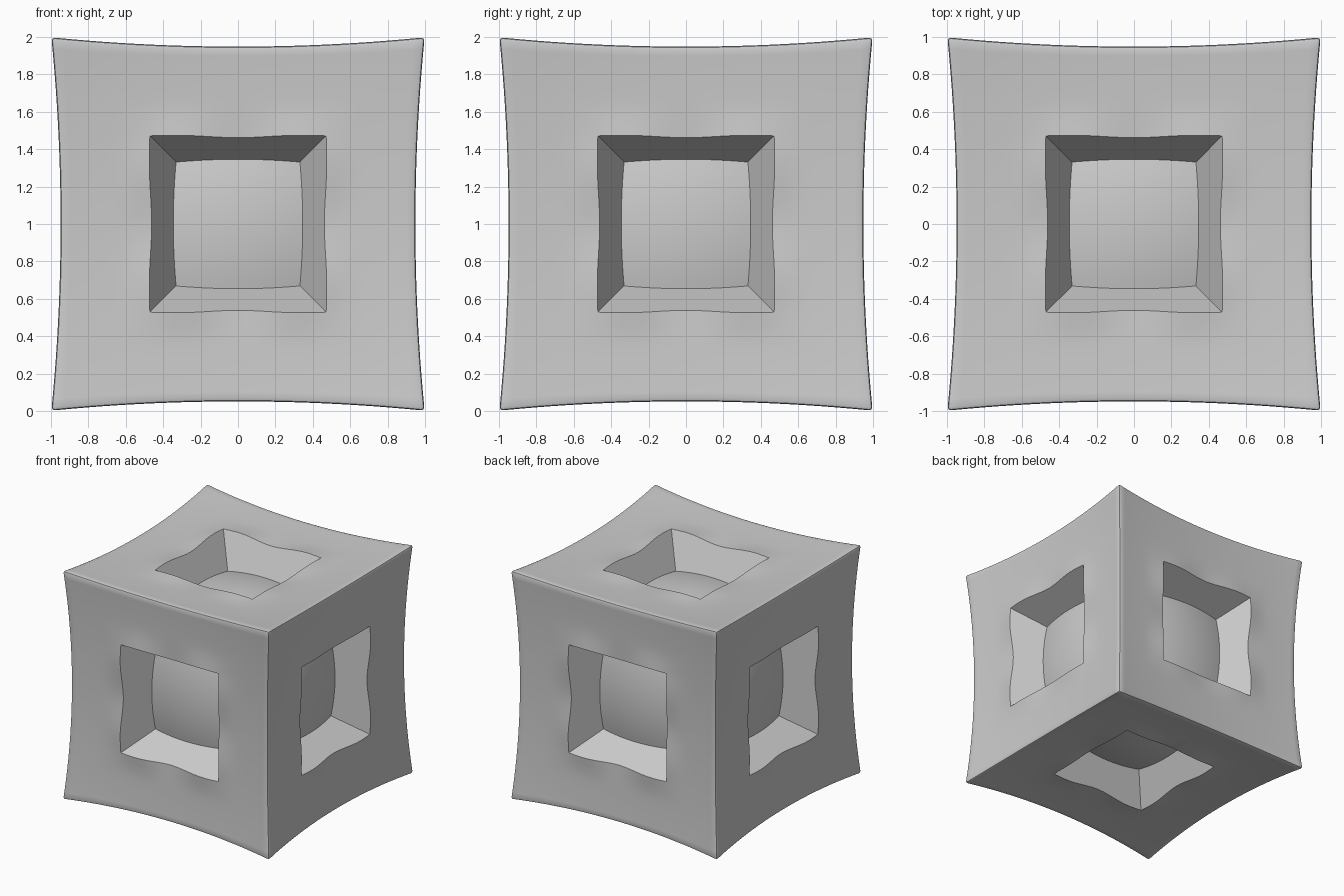
import bpy, bmesh, math
from mathutils import Matrix, Vector

if "Cube" in bpy.data.objects:
    bpy.data.objects.remove(bpy.data.objects["Cube"])

A = 0.47          # half width of the pocket opening
N_IN, N_OUT = 16, 8


def outer_point(u, v):
    """Concave outer skin, rippled beside the pocket opening."""
    z = 0.92 + 0.03 * (u * u + v * v) + 0.02 * u * u * v * v
    r, t = max(abs(u), abs(v)), min(abs(u), abs(v), A) / A
    ripple = 0.02 * math.sin(math.pi * t / 1.3) ** 2 - 0.004 * (1 - t)
    z += ripple * math.exp(-((r - A) / 0.1) ** 2) * (1 - max(0, (r - A) / (1 - A)))

    def pull(a, b):
        w = max(0, (abs(a) - A) / (1 - A)) ** 2
        x = a * (1 - 0.05 * (1 - b * b) * w)
        # opening lies on sloped planes of the pocket walls
        if abs(abs(a) - A) < 1e-5 and abs(b) <= A + 1e-5:
            x = math.copysign(0.5 * z, a)
        return x
    return Vector((pull(u, v), pull(v, u), z))


def floor_point(u, v):
    """Domed floor at the bottom of the pocket."""
    def wide(a, b):
        return a / A * (0.331 + 0.015 * (1 - (b / A) ** 2))
    x, y = wide(u, v), wide(v, u)
    return Vector((x, y, 0.731 - 0.3 * (x * x + y * y)))


def add_quad(bm, pts, rot):
    bm.faces.new([bm.verts.new(rot @ p) for p in pts])


inner = [-A + 2 * A * i / N_IN for i in range(N_IN + 1)]
side = [A + (1 - A) * i / N_OUT for i in range(1, N_OUT + 1)]
grid = [-s for s in reversed(side)] + inner + side


def add_side(bm, rot):
    # outer skin around the opening, and the pocket floor inside it
    for u0, u1 in zip(grid, grid[1:]):
        for v0, v1 in zip(grid, grid[1:]):
            inside = abs(u0 + u1) < 2 * A and abs(v0 + v1) < 2 * A
            f = floor_point if inside else outer_point
            add_quad(bm, [f(u0, v0), f(u1, v0), f(u1, v1), f(u0, v1)], rot)
    # four sloping pocket walls
    for a, b in zip(inner, inner[1:]):
        for p, q in (((a, -A), (b, -A)), ((b, A), (a, A)),
                     ((A, a), (A, b)), ((-A, b), (-A, a))):
            add_quad(bm, [outer_point(*p), outer_point(*q),
                          floor_point(*q), floor_point(*p)], rot)


bm = bmesh.new()
rotations = [Matrix.Rotation(k * math.pi / 2, 3, 'X') for k in range(4)]
rotations += [Matrix.Rotation(s * math.pi / 2, 3, 'Y') for s in (1, -1)]
for rot in rotations:
    add_side(bm, rot)
bmesh.ops.remove_doubles(bm, verts=bm.verts, dist=0.0005)
bmesh.ops.recalc_face_normals(bm, faces=bm.faces)

# narrow chamfer along the twelve cube edges
rim = [e for e in bm.edges
       if len(e.link_faces) == 2 and e.calc_face_angle(0) > math.radians(50)
       and all(sorted(abs(c) for c in v.co)[1] > 0.925 for v in e.verts)]
bmesh.ops.bevel(bm, geom=rim, offset=0.021, offset_type='OFFSET',
                segments=2, profile=0.5, affect='EDGES')
bmesh.ops.translate(bm, verts=bm.verts, vec=(0, 0, 1))

mesh = bpy.data.meshes.new("pocketed_cube")
bm.to_mesh(mesh)
bm.free()
cube = bpy.data.objects.new("pocketed_cube", mesh)
bpy.context.collection.objects.link(cube)
bpy.context.view_layer.objects.active = cube
cube.select_set(True)
bpy.ops.object.shade_smooth_by_angle(angle=math.radians(30))
